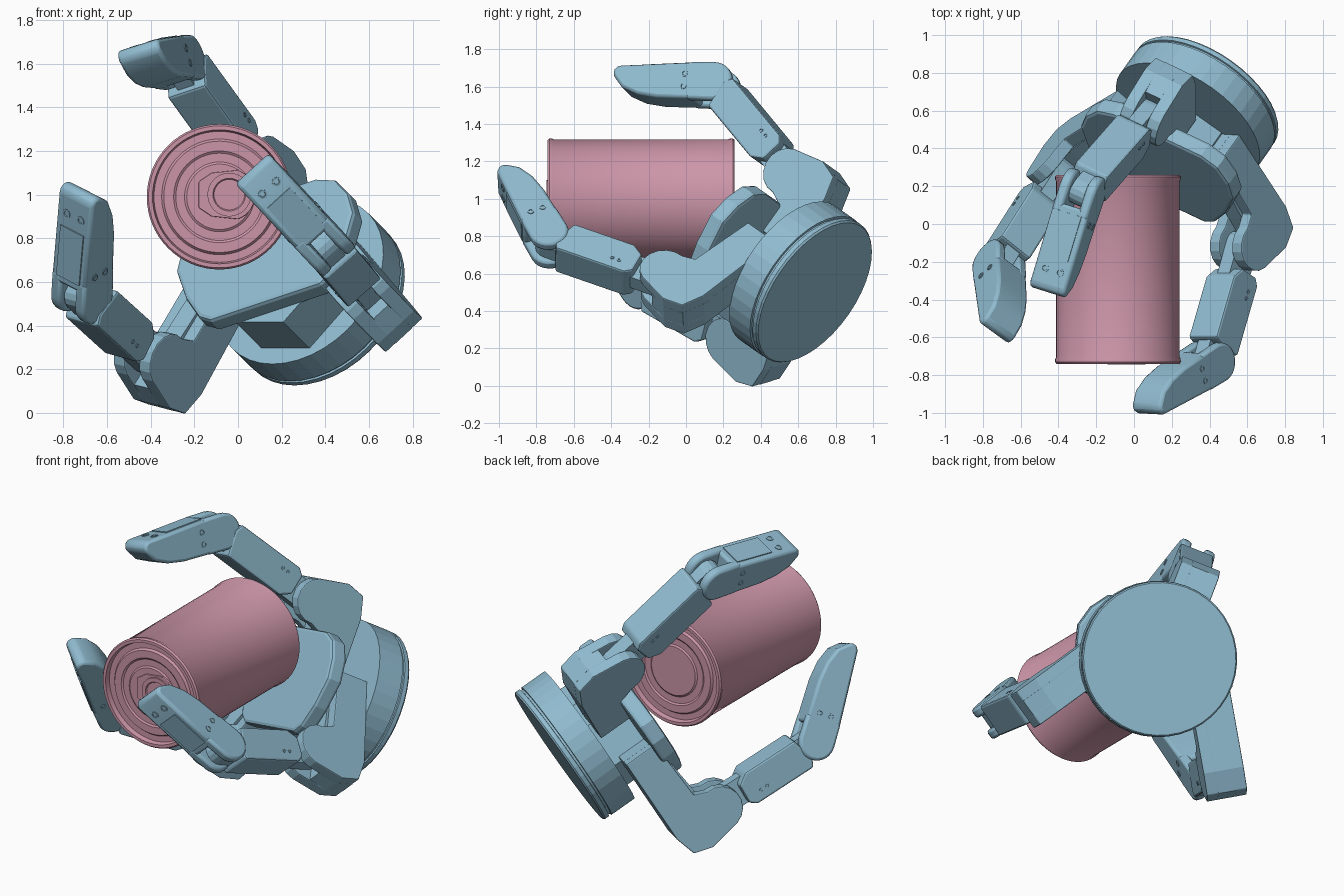
import bpy, bmesh, math
from mathutils import Vector

cube = bpy.data.objects.get("Cube")
if cube:
    bpy.data.objects.remove(cube)


def material(name, rgb):
    m = bpy.data.materials.new(name)
    m.use_nodes = True
    m.diffuse_color = (*rgb, 1)
    m.node_tree.nodes["Principled BSDF"].inputs["Base Color"].default_value = (*rgb, 1)
    return m


BLUE = material("steel blue", (0.28, 0.50, 0.63))
PINK = material("dusty pink", (0.60, 0.30, 0.39))


def finish(name, bm, mat, bevel=0, smooth=False):
    bmesh.ops.recalc_face_normals(bm, faces=bm.faces)
    mesh = bpy.data.meshes.new(name)
    bm.to_mesh(mesh)
    bm.free()
    mesh.materials.append(mat)
    ob = bpy.data.objects.new(name, mesh)
    bpy.context.collection.objects.link(ob)
    if bevel:
        mod = ob.modifiers.new("soft edges", 'BEVEL')
        mod.width, mod.segments = bevel, 2
        mod.limit_method, mod.angle_limit = 'ANGLE', math.radians(35)
    if smooth:
        bpy.ops.object.select_all(action='DESELECT')
        ob.select_set(True)
        bpy.context.view_layer.objects.active = ob
        bpy.ops.object.shade_smooth_by_angle(angle=math.radians(35))


def prism(name, pts, o, u, v, w, lo, hi, bevel=0, smooth=False, mat=BLUE):
    """Outline in the u,v plane, extruded along w from lo to hi."""
    bm = bmesh.new()
    rings = [[bm.verts.new(o + u * a + v * b + w * c) for a, b in pts] for c in (lo, hi)]
    bm.faces.new(rings[0])
    bm.faces.new(rings[1])
    for i in range(len(pts)):
        j = (i + 1) % len(pts)
        bm.faces.new((rings[0][i], rings[0][j], rings[1][j], rings[1][i]))
    finish(name, bm, mat, bevel, smooth)


def lathe(name, profile, o, axis, sides, mat=BLUE, smooth=False):
    """Profile of (radius, distance along axis), capped at both ends."""
    rot = axis.to_track_quat('Z', 'Y')
    bm = bmesh.new()
    rings = []
    for r, t in profile:
        rings.append([bm.verts.new(o + rot @ Vector((r * math.cos(k * math.tau / sides),
                      r * math.sin(k * math.tau / sides), t))) for k in range(sides)])
    for p, q in zip(rings, rings[1:]):
        for k in range(sides):
            j = (k + 1) % sides
            bm.faces.new((p[k], p[j], q[j], q[k]))
    bm.faces.new(rings[0])
    bm.faces.new(rings[-1])
    finish(name, bm, mat, 0, smooth)


def arc(cx, cy, r, start, end, n=8):
    return [(cx + r * math.cos(math.radians(start + (end - start) * i / n)),
             cy + r * math.sin(math.radians(start + (end - start) * i / n))) for i in range(n + 1)]


# Hand frame: a = palm direction, e = towards the upper finger, f = sideways
a = Vector((-0.5, -0.7071, 0.5))
e = Vector((0, 0.5774, 0.8165))
f = a.cross(e)
base = Vector((0.39, 0.69, 0.5))
hub = base - e * 0.13

# Round wrist housing with grooved rear flange
lathe("wrist_housing", [(0.43, 0), (0.438, 0.01), (0.438, 0.035), (0.428, 0.037), (0.428, 0.05),
                        (0.44, 0.052), (0.44, 0.21)], base, a, 40)

# Palm core and the palm pad, symmetric from side to side
lathe("palm_core", [(0.27, 0.2), (0.27, 0.45)], hub, a, 6)
half = [(0.41, 0.27), (0.37, 0.37), (0.27, 0.44), (0.15, 0.47), (-0.02, 0.42), (-0.15, 0.35), (-0.19, 0.29)]
prism("palm_pad", half + [(p, -q) for p, q in reversed(half)], hub, e, f, a, 0.44, 0.54, 0.02)

CAN = Vector((-0.085, -0.24, 0.99))


def screw(name, p, axis, r=0.018):
    lathe(name, [(r, -0.01), (r, 0.004), (r * 0.6, 0.004), (r * 0.5, -0.004)], p, axis, 12)


def phalanx_frame(start, end, side):
    """Direction, length, width axis and the axis facing the can."""
    d = (end - start).normalized()
    w = (side - d * side.dot(d)).normalized()
    n = w.cross(d)
    if n.dot(CAN - (start + end) / 2) < 0:
        n = -n
    return d, (end - start).length, w, n


def finger(label, angle, reach, knuckle, joint, tip):
    turn = math.radians(angle)
    out = e * math.cos(turn) + f * math.sin(turn)
    side = a.cross(out)
    J, D, T = Vector(knuckle), Vector(joint), Vector(tip)

    # Knuckle: two rounded cheeks around a solid foot reaching into the palm
    heel = [(-reach, -0.1), (-reach, -0.3), (0.0, -0.3), (0.125, -0.265), (0.16, -0.155)]
    cheek = heel + arc(0, 0, 0.13, 15, 185) + [(-0.16, -0.08)]
    foot = heel + [(0.135, -0.04), (-0.14, -0.06)]
    for k, lo in (("left", 0.045), ("right", -0.115)):
        prism(label + "_knuckle_cheek_" + k, cheek, J, out, a, side, lo, lo + 0.07, 0.006)
    prism(label + "_knuckle_foot", foot, J, out, a, side, -0.05, 0.05)

    # Middle link: chamfered block on a narrow tongue
    d, L, w, n = phalanx_frame(J, D, side)
    block = [(0.155, -0.07), (0.195, -0.1), (L - 0.08, -0.1), (L - 0.06, -0.05),
             (L - 0.1, 0.097), (0.22, 0.097), (0.155, 0.05)]
    prism(label + "_middle_link", block, J, d, n, w, -0.1, 0.1, 0.012)
    tongue = arc(0, 0, 0.08, 90, 270) + arc(L, 0, 0.075, -90, 90)
    prism(label + "_middle_tongue", tongue, J, d, n, w, -0.043, 0.043)
    for x in (0.25, 0.29):
        for q in (-1, 1):
            screw(label + "_link_screw", J + d * x - n * 0.04 + w * q * 0.1, w * q, 0.011)

    # Fingertip: forked rounded root, flat back, bulging gripping side
    d, L, w, n = phalanx_frame(D, T, side)
    body = [(0.09, -0.103), (L - 0.02, -0.075), (L + 0.005, -0.055), (L + 0.005, -0.02),
            (L - 0.05, 0.045), (L - 0.14, 0.082), (L - 0.25, 0.098), (0.09, 0.1)]
    prism(label + "_fingertip", body, D, d, n, w, -0.103, 0.103, 0.025, True)
    root = arc(0, 0, 0.105, 90, 270, 12) + [(0.14, -0.102), (0.14, 0.102)]
    for k, lo in (("left", 0.045), ("right", -0.103)):
        prism(label + "_fingertip_fork_" + k, root, D, d, n, w, lo, lo + 0.058, 0.015, True)

    # Back cover plate and screws
    slope = (d * (L - 0.11) + n * 0.028).normalized()
    up = w.cross(slope)
    if up.dot(n) > 0:
        up = -up
    corner = D - n * 0.103 + d * 0.09
    prism(label + "_cover_plate", [(0.04, -0.07), (L * 0.52, -0.07), (L * 0.52, 0.07), (0.04, 0.07)],
          corner, slope, w, up, -0.003, 0.006)
    for q in (-1, 1):
        screw(label + "_back_screw", corner + slope * (L * 0.64) + w * q * 0.043, up, 0.022)
        for h in (-0.035, 0.035):
            screw(label + "_side_screw", D + d * 0.16 + n * h + w * q * 0.103, w * q)


finger("upper_finger", 0, 0.33, (0.08, 0.575, 1.115), (-0.275, 0.17, 1.605), (-0.445, -0.36, 1.615))
finger("right_finger", 148, 0.54, (-0.4, 0.275, 0.255), (-0.715, -0.22, 0.54), (-0.695, -0.54, 1.03))
finger("left_finger", -148, 0.54, (0.572, -0.115, 0.555), (0.395, -0.73, 0.768), (0.06, -0.945, 1.125))

# Can: rimmed body with stepped ends
end = [(0.05, 0.015), (0.15, 0.015), (0.16, 0.022), (0.2, 0.022), (0.21, 0.015), (0.255, 0.015),
       (0.265, 0.028), (0.3, 0.028), (0.307, 0.0), (0.325, 0.0), (0.333, 0.01), (0.332, 0.025),
       (0.327, 0.035)]
lathe("can", end + [(r, 1.0 - t) for r, t in reversed(end)],
      Vector((-0.085, 0.26, 0.99)), Vector((0, -1, 0)), 64, PINK, True)

# Pull tab: a plate with a raised finger ring
X, Z, FRONT = Vector((1, 0, 0)), Vector((0, 0, 1)), Vector((0, -1, 0))
tab = Vector((-0.04, -0.725, 1.0))
outline = arc(0, 0, 0.12, -70, 70) + [(-0.08, 0.1), (-0.14, 0.06), (-0.14, -0.06), (-0.08, -0.1)]
prism("pull_tab", outline, tab, X, Z, FRONT, -0.005, 0.012, 0.004, False, PINK)
lathe("tab_ring", [(0.1, 0), (0.1, 0.02), (0.075, 0.02), (0.07, 0.013)], tab, FRONT, 32, PINK, True)
